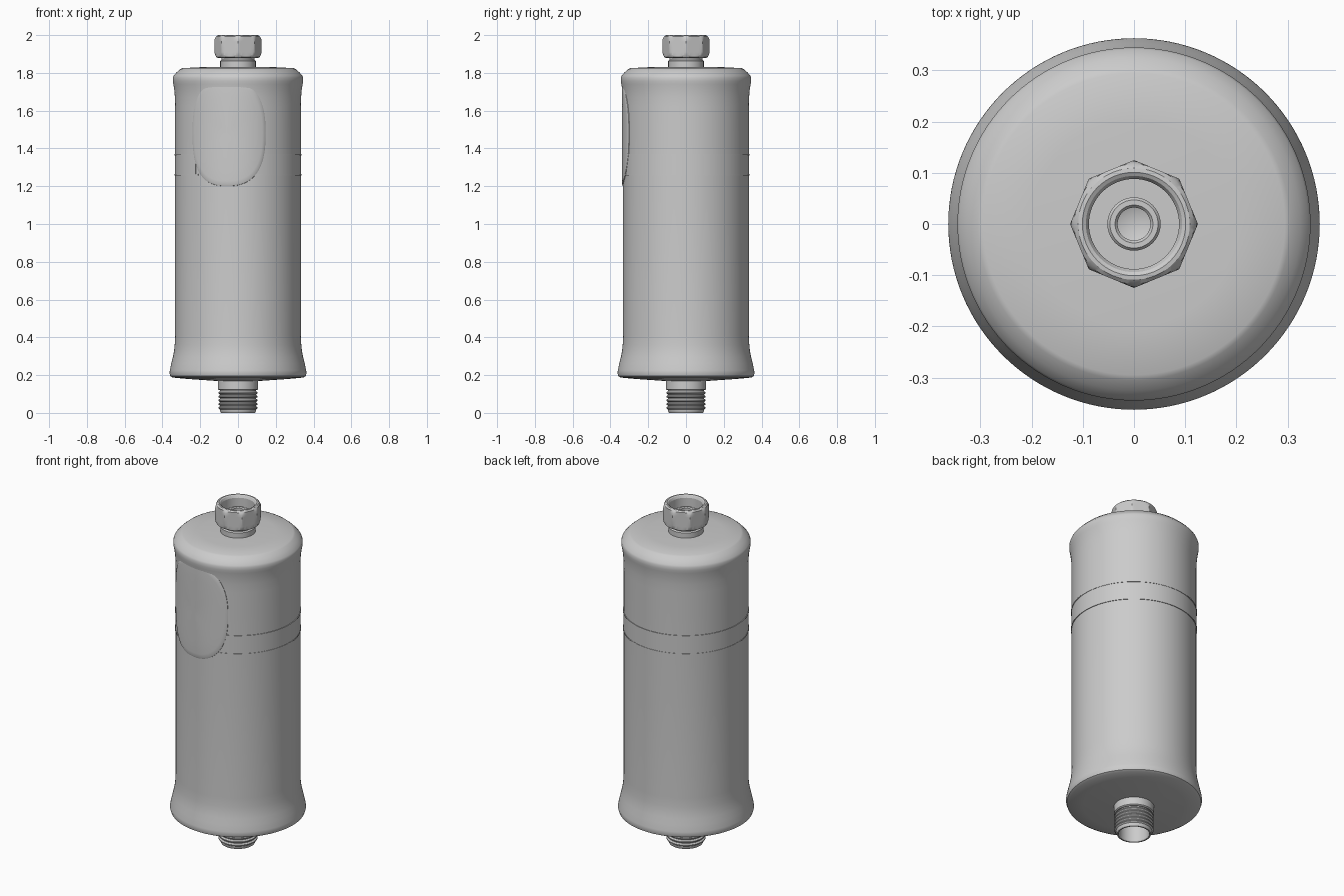
import bpy, bmesh, math

if "Cube" in bpy.data.objects:
    bpy.data.objects.remove(bpy.data.objects["Cube"])


def finish(name, bm, angle=30):
    bmesh.ops.remove_doubles(bm, verts=bm.verts, dist=1e-5)
    bmesh.ops.recalc_face_normals(bm, faces=bm.faces)
    mesh = bpy.data.meshes.new(name)
    bm.to_mesh(mesh)
    bm.free()
    ob = bpy.data.objects.new(name, mesh)
    bpy.context.collection.objects.link(ob)
    bpy.ops.object.select_all(action='DESELECT')
    ob.select_set(True)
    bpy.context.view_layer.objects.active = ob
    bpy.ops.object.shade_smooth_by_angle(angle=math.radians(angle))
    return ob


def lathe(name, profile, seg=96, sides=0, closed=False, angle=30):
    """Turn an (r, z) profile about z; sides > 0 trims it to a polygon."""
    bm = bmesh.new()
    rings = []
    for r, z in profile:
        ring = []
        for i in range(seg):
            a = 2 * math.pi * i / seg
            rr = r
            if sides:
                half = math.pi / sides
                flat = 0.125 * math.cos(half) / math.cos(a % (2 * half) - half)
                rr = min(r, flat)
            ring.append(bm.verts.new((rr * math.cos(a), rr * math.sin(a), z)))
        rings.append(ring)
    pairs = list(zip(rings, rings[1:]))
    if closed:
        pairs.append((rings[-1], rings[0]))
    for lo, hi in pairs:
        for i in range(seg):
            j = (i + 1) % seg
            bm.faces.new((lo[i], lo[j], hi[j], hi[i]))
    return finish(name, bm, angle)


def on_drum(r, deg, z):
    """Point on a cylinder; 0 degrees faces the front, positive toward +x."""
    a = math.radians(deg)
    return (r * math.sin(a), -r * math.cos(a), z)


# Main canister with flared foot and shoulder
lathe("canister", [
    (0, 0.165), (0.1, 0.168), (0.27, 0.18), (0.345, 0.187), (0.358, 0.194),
    (0.363, 0.21), (0.361, 0.225), (0.353, 0.262), (0.345, 0.295),
    (0.339, 0.325), (0.335, 0.36), (0.333, 0.41), (0.333, 1.0),
    (0.333, 1.62), (0.334, 1.67), (0.337, 1.71), (0.342, 1.74),
    (0.345, 1.757), (0.345, 1.775), (0.341, 1.785), (0.325, 1.803),
    (0.305, 1.82), (0.295, 1.825), (0.2, 1.83), (0, 1.834)], seg=128)

# Lower collar
lathe("lower_collar", [(0.08, 0.12), (0.1, 0.12), (0.107, 0.125),
                       (0.107, 0.175), (0.08, 0.175)])

# Threaded outlet: hollow spigot with repeated ridges
thread = [(0, 0.12), (0.08, 0.12), (0.08, 0.005), (0.083, 0.0), (0.09, 0.0), (0.096, 0.012)]
for k in range(5):
    z = 0.018 + k * 0.02
    thread += [(0.096, z), (0.104, z + 0.006), (0.104, z + 0.011), (0.096, z + 0.017)]
thread += [(0.094, 0.125)]
lathe("threaded_outlet", thread)

# Upper neck under the nut
lathe("upper_neck", [(0, 1.885), (0.088, 1.885), (0.088, 1.868), (0.094, 1.862),
                     (0.094, 1.825)])

# Eight-sided swivel nut with rounded rims and open socket
lathe("swivel_nut", [
    (0.088, 1.88), (0.108, 1.88), (0.115, 1.884), (0.12, 1.892), (0.126, 1.91),
    (0.126, 1.965), (0.123, 1.98), (0.117, 1.992), (0.109, 1.999), (0.101, 2.0),
    (0.094, 1.996), (0.088, 1.985), (0.088, 1.93), (0.052, 1.93), (0.052, 1.88)],
    sides=8, closed=True, angle=25)

# Inlet tube inside the nut, with a conical bore end
lathe("inlet_tube", [
    (0.052, 1.89), (0.052, 1.95), (0.047, 1.956), (0.037, 1.956),
    (0.032, 1.95), (0.032, 1.90), (0, 1.888)])


# Indicator band: a thin sleeve framed by two raised edges, open at the front
def band_strip(name, z0, z1, r, start, end):
    bm = bmesh.new()
    cols = []
    n = 90
    for i in range(n + 1):
        d = start + (end - start) * i / n
        cols.append([bm.verts.new(on_drum(rr, d, z))
                     for rr, z in ((0.33, z0), (r, z0), (r, z1), (0.33, z1))])
    for a, b in zip(cols, cols[1:]):
        for k in range(4):
            m = (k + 1) % 4
            bm.faces.new((a[k], a[m], b[m], b[k]))
    bm.faces.new(cols[0])
    bm.faces.new(cols[-1])
    return finish(name, bm)


band_strip("indicator_band", 1.262, 1.365, 0.3345, 19, 318)
band_strip("band_lower_edge", 1.257, 1.264, 0.3365, 14, 321)
band_strip("band_upper_edge", 1.363, 1.370, 0.3365, 23, 316)

# Raised front panel: rounded shield wrapped on the canister
bm = bmesh.new()
n = 72
rings = []
for scale, r in ((1.0, 0.331), (0.995, 0.336), (0.97, 0.3385), (0.9, 0.3395),
                 (0.7, 0.34), (0.45, 0.34), (0.2, 0.34)):
    ring = []
    for i in range(n):
        t = 2 * math.pi * i / n
        c, s = math.cos(t), math.sin(t)
        u = math.copysign(abs(c) ** 0.8, c) * scale
        v = math.copysign(abs(s) ** 0.8, s) * scale
        ring.append(bm.verts.new(on_drum(r, -10 + 36 * u, 1.48 + 0.28 * v)))
    rings.append(ring)
for a, b in zip(rings, rings[1:]):
    for i in range(n):
        j = (i + 1) % n
        bm.faces.new((a[i], a[j], b[j], b[i]))
mid = bm.verts.new(on_drum(0.34, -10, 1.48))
for i in range(n):
    bm.faces.new((rings[-1][i], rings[-1][(i + 1) % n], mid))
finish("front_panel", bm, 40)
